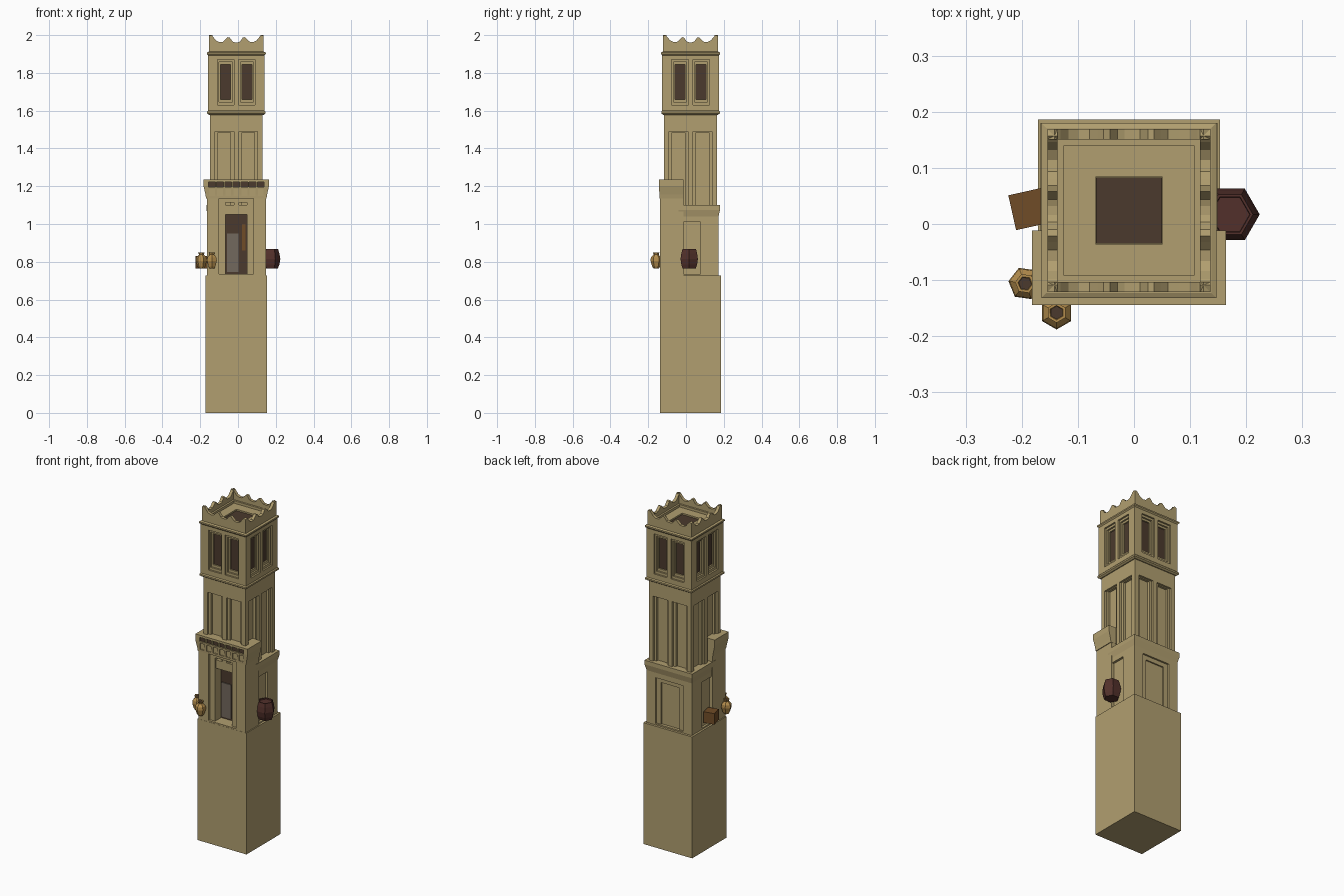
import bpy, bmesh, math
from mathutils import Matrix, Vector

if "Cube" in bpy.data.objects:
    bpy.data.objects.remove(bpy.data.objects["Cube"])

CX, CY = -0.009, 0.024          # tower axis


def mat(name, c):
    m = bpy.data.materials.new(name)
    m.diffuse_color = (*c, 1)
    m.use_nodes = True
    m.node_tree.nodes["Principled BSDF"].inputs["Base Color"].default_value = m.diffuse_color
    return m


STONE = mat("sandstone", (0.44, 0.345, 0.16))
DARK = mat("dark_lattice_wood", (0.07, 0.042, 0.026))
GREY = mat("grey_door", (0.17, 0.14, 0.11))
CRATE = mat("crate_brown", (0.16, 0.072, 0.02))
MAROON = mat("barrel_maroon", (0.085, 0.03, 0.024))
OCHRE = mat("clay_ochre", (0.46, 0.27, 0.075))


def finish(name, bm, m):
    bmesh.ops.recalc_face_normals(bm, faces=bm.faces)
    me = bpy.data.meshes.new(name)
    bm.to_mesh(me)
    bm.free()
    me.materials.append(m)
    ob = bpy.data.objects.new(name, me)
    bpy.context.collection.objects.link(ob)
    return ob


def add_stack(bm, rings):
    """Closed stack of loops of equal length."""
    loops = [[bm.verts.new(p) for p in r] for r in rings]
    n = len(loops[0])
    bm.faces.new(loops[0][::-1])
    bm.faces.new(loops[-1])
    for a, b in zip(loops, loops[1:]):
        for i in range(n):
            bm.faces.new((a[i], a[(i + 1) % n], b[(i + 1) % n], b[i]))


def rect(z, x0, x1, y0, y1):
    return [(x0, y0, z), (x1, y0, z), (x1, y1, z), (x0, y1, z)]


def block(name, rects, m=STONE):
    bm = bmesh.new()
    add_stack(bm, [rect(*r) for r in rects])
    return finish(name, bm, m)


def tower(name, levels, m=STONE):
    """Square stack on the tower axis from (z, half width)."""
    return block(name, [(z, CX - h, CX + h, CY - h, CY + h) for z, h in levels], m)


def side_boxes(name, half, specs, sides=range(4), m=STONE):
    """Boxes on faces: (u0, u1, z0, z1, depth_in, depth_out), side 0 = front."""
    bm = bmesh.new()
    for k in sides:
        M = Matrix.Translation((CX, CY, 0)) @ Matrix.Rotation(k * math.pi / 2, 4, 'Z')
        for u0, u1, z0, z1, din, dout in specs:
            add_stack(bm, [[M @ Vector(p) for p in rect(z, u0, u1, -half - dout, -half + din)]
                           for z in (z0, z1)])
    return finish(name, bm, m)


def cut(ob, cutter):
    mod = ob.modifiers.new("cut", 'BOOLEAN')
    mod.operation, mod.solver, mod.object = 'DIFFERENCE', 'EXACT', cutter
    dg = bpy.context.evaluated_depsgraph_get()
    me = bpy.data.meshes.new_from_object(ob.evaluated_get(dg))
    ob.modifiers.clear()
    ob.data = me
    bpy.data.objects.remove(cutter)


def pair(a, b, z0, z1, din, dout):
    return [(a, b, z0, z1, din, dout), (-b, -a, z0, z1, din, dout)]


# plinth
tower("plinth", [(0, 0.162), (0.727, 0.162)])

# lower storey with wide doors and flared cornice
body = block("lower_storey", [(0.725, CX - 0.15, CX + 0.15, -0.05, 0.172),
                              (1.06, CX - 0.15, CX + 0.15, -0.05, 0.172)])
cut(body, side_boxes("c", 0.15, [(-0.055, 0.053, 0.735, 1.01, 0.013, 0.05)], [1]))
cut(body, side_boxes("c", 0.15, [(-0.053, 0.055, 0.735, 1.01, 0.013, 0.05)], [3]))
cut(body, side_boxes("c", 0.148, [(-0.09, 0.09, 0.735, 1.01, 0.01, 0.05)], [2]))
cut(body, side_boxes("c", 0.138, [(-0.06, 0.06, 0.735, 0.985, 0.008, 0.05)], [2]))
block("lower_cornice", [(z, CX - h, CX + h, -0.04, CY + h - 0.002)
                        for z, h in ((1.04, 0.15), (1.075, 0.158), (1.1, 0.158))])

# shaft with stepped tall recesses
shaft = tower("middle_shaft", [(1.05, 0.14), (1.59, 0.14)])
cut(shaft, side_boxes("c", 0.14, pair(0.013, 0.113, 1.1, 1.49, 0.012, 0.05)))
cut(shaft, side_boxes("c", 0.128, pair(0.03, 0.097, 1.1, 1.485, 0.014, 0.05)))

# belfry with framed lattice windows
belfry = tower("belfry", [(1.585, 0.15), (1.905, 0.15)])
cut(belfry, side_boxes("c", 0.15, pair(0.012, 0.1, 1.63, 1.87, 0.01, 0.05)))
cut(belfry, side_boxes("c", 0.14, pair(0.021, 0.091, 1.645, 1.857, 0.01, 0.05)))
cut(belfry, side_boxes("c", 0.13, pair(0.03, 0.083, 1.66, 1.845, 0.012, 0.05)))
side_boxes("belfry_lattice", 0.118, pair(0.03, 0.083, 1.66, 1.845, 0.002, 0.004), m=DARK)
tower("belfry_lower_moulding", [(1.578, 0.145), (1.585, 0.155), (1.594, 0.155), (1.6, 0.15)])
tower("belfry_upper_moulding", [(1.893, 0.15), (1.9, 0.156), (1.908, 0.156), (1.912, 0.147)])

# roof with stepped well and lattice hatch
roof = tower("roof", [(1.905, 0.14), (1.94, 0.14)])
well = tower("c", [(1.925, 0.116), (2.1, 0.116)])
cut(roof, well)
cut(roof, tower("c", [(1.914, 0.06), (2.1, 0.06)]))
tower("roof_hatch", [(1.913, 0.059), (1.917, 0.059)], DARK)

# scalloped parapet, one profile turned to four sides
half = [(0.145, 1.995), (0.133, 2.0), (0.122, 1.99), (0.108, 1.972), (0.09, 1.963), (0.07, 1.965),
        (0.056, 1.978), (0.045, 1.989), (0.034, 1.986), (0.02, 1.966), (0.008, 1.962)]
prof = [(0.145, 1.908)] + half + [(-u, z) for u, z in reversed(half)] + [(-0.145, 1.908)]
bm = bmesh.new()
for k in range(4):
    M = Matrix.Translation((CX, CY, 0)) @ Matrix.Rotation(k * math.pi / 2, 4, 'Z')
    add_stack(bm, [[M @ Vector((u, d, z)) for u, z in prof] for d in (-0.145, -0.127)])
finish("scalloped_parapet", bm, STONE)

# entrance portal with deep niche
portal = block("portal", [(z, CX - 0.156, CX + 0.156, -0.137, -0.013) for z in (0.725, 1.15)])
F = CY + 0.137
cut(portal, side_boxes("c", F, [(-0.092, 0.092, 0.735, 1.135, 0.014, 0.05)], [0]))
cut(portal, side_boxes("c", F - 0.014, [(-0.056, 0.056, 0.735, 1.115, 0.06, 0.05)], [0]))
N = F - 0.074
side_boxes("niche_lattice", N, [(-0.056, 0.056, 0.735, 1.115, 0.002, 0.003)], [0], DARK)
side_boxes("niche_grey_leaf", N, [(-0.05, 0.012, 0.745, 0.95, 0.002, 0.008)], [0], GREY)
side_boxes("niche_brown_leaf", N, [(0.03, 0.05, 0.86, 1.0, 0.002, 0.008)], [0], CRATE)

# portal cornice with frieze of slots
crown = block("portal_cornice", [(z, CX - h, CX + h, y, -0.012) for z, h, y in
                                 ((1.135, 0.16, -0.139), (1.155, 0.163, -0.14),
                                  (1.2, 0.173, -0.144), (1.235, 0.173, -0.144))])
G = CY + 0.144
slots = [(-0.147 + i * 0.043, -0.111 + i * 0.043, 1.196, 1.222, 0.014, 0.03) for i in range(7)]
cut(crown, side_boxes("c", G, slots, [0]))
cut(crown, side_boxes("c", G, [(a + 0.003, b - 0.003, 1.148, 1.185, 0.009, 0.03)
                               for a, b, *_ in slots], [0]))
side_boxes("frieze_lattice", G - 0.013, [(a, b, z0, z1, 0.002, 0.003)
                                         for a, b, z0, z1, *_ in slots], [0], DARK)


# turned low-poly props
def turned(name, x, y, n, profile, m, rot=0.0):
    bm = bmesh.new()
    add_stack(bm, [[(x + r * math.cos(rot + i * math.tau / n), y + r * math.sin(rot + i * math.tau / n), z)
                    for i in range(n)] for z, r in profile])
    return finish(name, bm, m)


turned("barrel", 0.171, 0.017, 6, [(0.764, 0.04), (0.785, 0.048), (0.815, 0.053), (0.845, 0.048),
                                   (0.868, 0.041), (0.868, 0.036), (0.861, 0.035)], MAROON)
JAR = [(0.764, 0.014), (0.775, 0.021), (0.805, 0.03), (0.822, 0.028), (0.838, 0.013),
       (0.85, 0.018), (0.85, 0.013), (0.845, 0.011)]
for i, (x, y, a) in enumerate([(-0.138, -0.158, -1.57), (-0.194, -0.106, 3.0)]):
    turned(f"jar_{i + 1}", x, y, 6, JAR, OCHRE, a)
    turned(f"jar_mouth_{i + 1}", x, y, 6, [(0.845, 0.011), (0.847, 0.012)], DARK, a)

# crate
turned("crate", -0.186, 0.027, 4, [(0.764, 0.045), (0.83, 0.045)], CRATE, math.pi / 4 + 0.22)
